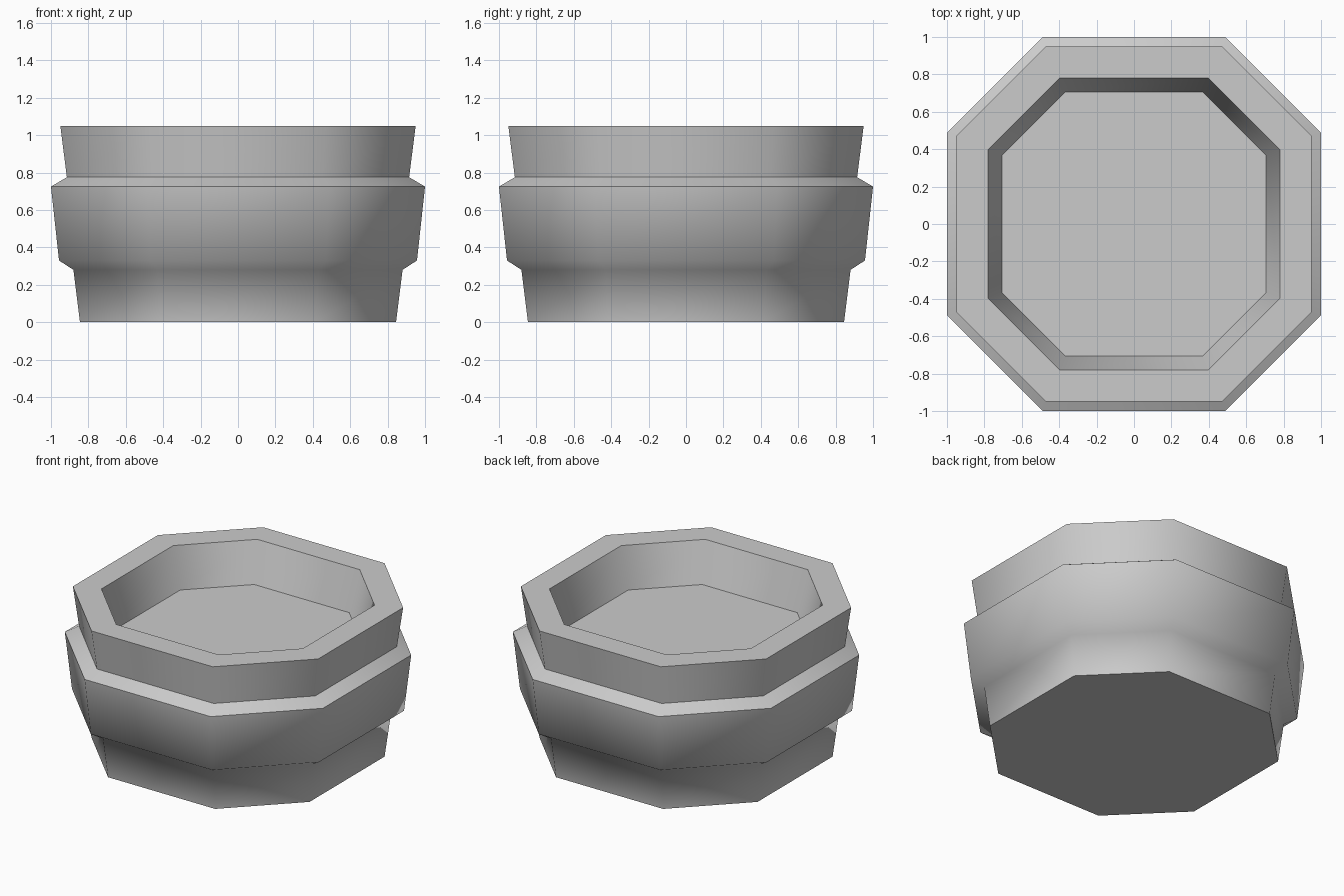
import bpy, bmesh, math

cube = bpy.data.objects.get("Cube")
if cube:
    bpy.data.objects.remove(cube, do_unlink=True)

# Plain grey material
GREY = (0.6, 0.6, 0.6, 1.0)
grey = bpy.data.materials.new("plain grey")
grey.use_nodes = True
grey.diffuse_color = GREY
grey.node_tree.nodes["Principled BSDF"].inputs["Base Color"].default_value = GREY

# Each ring: half width, half length of the straight side, height
RINGS = [
    (0.845, 0.415, 0.0),    # base
    (0.88, 0.43, 0.28),     # top of foot
    (0.957, 0.47, 0.33),    # lower edge of band
    (1.0, 0.488, 0.725),    # upper edge of band
    (0.915, 0.452, 0.775),  # bottom of collar
    (0.95, 0.47, 1.05),     # outer rim
    (0.78, 0.397, 1.05),    # inner rim
    (0.705, 0.368, 0.77),   # recessed floor
]


def octagon(bm, w, c, z):
    corners = [(w, -c), (w, c), (c, w), (-c, w),
               (-w, c), (-w, -c), (-c, -w), (c, -w)]
    return [bm.verts.new((x, y, z)) for x, y in corners]


# Octagonal pot body, skinned ring to ring
bm = bmesh.new()
loops = [octagon(bm, *ring) for ring in RINGS]
for low, high in zip(loops, loops[1:]):
    for i in range(8):
        j = (i + 1) % 8
        bm.faces.new((low[i], low[j], high[j], high[i]))
bm.faces.new(loops[0][::-1])
bm.faces.new(loops[-1])
bmesh.ops.recalc_face_normals(bm, faces=bm.faces)

mesh = bpy.data.meshes.new("octagonal_pot")
bm.to_mesh(mesh)
bm.free()
mesh.materials.append(grey)
pot = bpy.data.objects.new("octagonal_pot", mesh)
bpy.context.collection.objects.link(pot)

# Smooth around the sides, crisp at the horizontal ledges
bpy.ops.object.select_all(action="DESELECT")
pot.select_set(True)
bpy.context.view_layer.objects.active = pot
bpy.ops.object.shade_smooth_by_angle(angle=math.radians(52))
